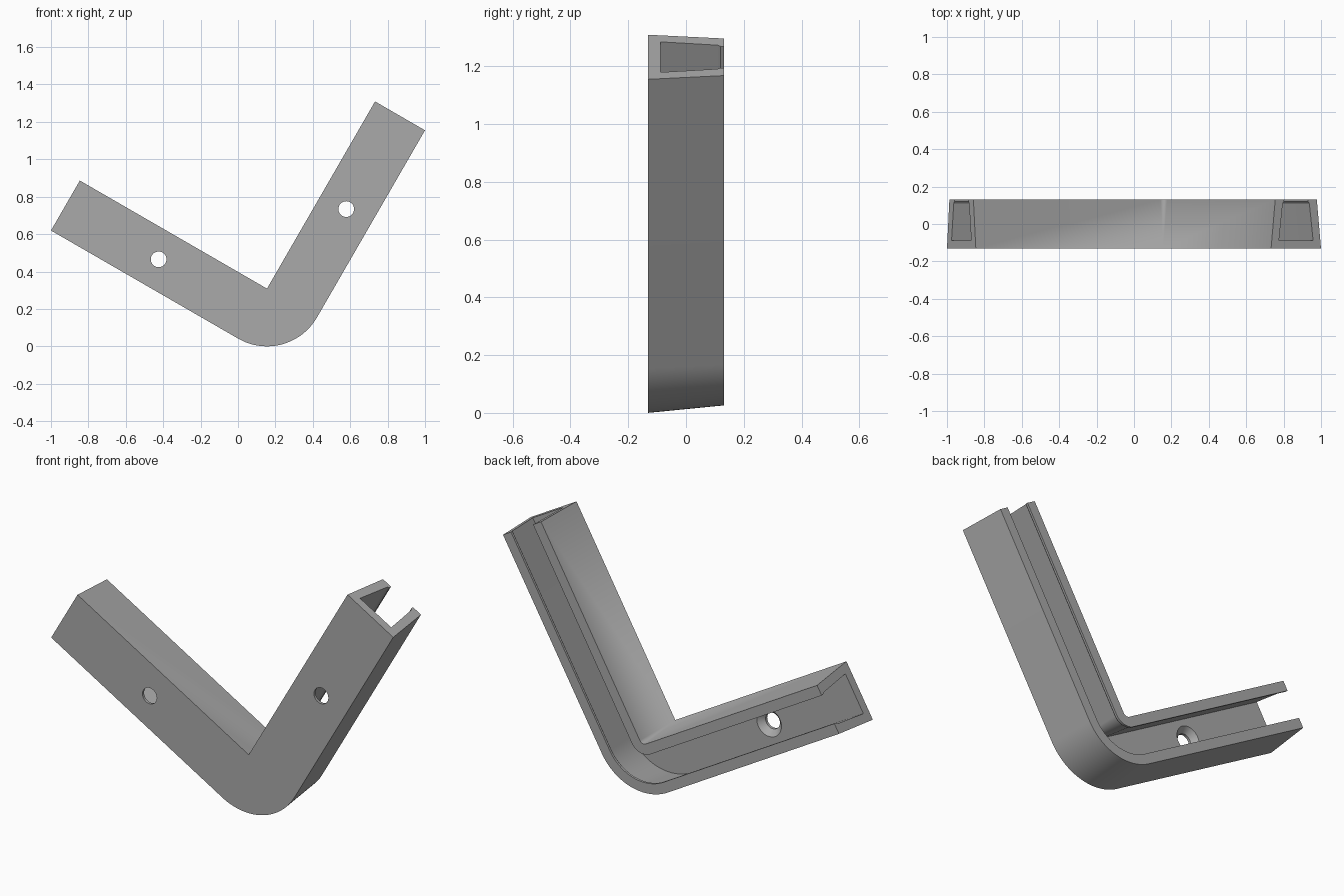
import bpy, bmesh, math
from mathutils import Vector

cube = bpy.data.objects.get("Cube")
if cube:
    bpy.data.objects.remove(cube, do_unlink=True)

ARM, WIDTH, HALF_DEPTH = 1.1555, 0.3085, 0.132
PIVOT = Vector((0.155, 0, WIDTH))
ARC_STEPS = 32

grey = bpy.data.materials.new("mid grey")
grey.use_nodes = True
grey.diffuse_color = (0.4, 0.4, 0.4, 1)
grey.node_tree.nodes["Principled BSDF"].inputs["Base Color"].default_value = (0.4, 0.4, 0.4, 1)


def finish(bm, name):
    bmesh.ops.remove_doubles(bm, verts=bm.verts, dist=1e-5)
    bmesh.ops.recalc_face_normals(bm, faces=bm.faces)
    mesh = bpy.data.meshes.new(name)
    bm.to_mesh(mesh)
    bm.free()
    mesh.materials.append(grey)
    ob = bpy.data.objects.new(name, mesh)
    bpy.context.collection.objects.link(ob)
    return ob


def skin(bm, rings, cap):
    # Bridge consecutive closed rings of points
    loops = [[bm.verts.new(p) for p in ring] for ring in rings]
    for a, b in zip(loops, loops[1:]):
        for i in range(len(a)):
            j = (i + 1) % len(a)
            bm.faces.new((a[i], a[j], b[j], b[i]))
    if cap:
        bm.faces.new(loops[0])
        bm.faces.new(loops[-1])


# Tapered channel section with a small inward lip: (distance from wall edge, depth)
half = [(0, -HALF_DEPTH), (0.026, HALF_DEPTH), (0.080, HALF_DEPTH),
        (0.080, 0.120), (0.072, 0.110), (0.049, -0.088)]
section = half + [(WIDTH - r, y) for r, y in reversed(half)]


def radial(angle):
    return Vector((math.cos(angle), 0, math.sin(angle)))


def station(angle, shift):
    return [PIVOT + radial(angle) * r + Vector((0, y, 0)) + shift for r, y in section]


# Channel: straight arm, round elbow, straight arm
start, end = math.radians(240), math.radians(330)
left_dir = radial(math.radians(150))
right_dir = radial(math.radians(60))
rings = [station(start, left_dir * ARM)]
rings += [station(start + (end - start) * k / ARC_STEPS, Vector()) for k in range(ARC_STEPS + 1)]
rings.append(station(end, right_dir * ARM))
bm = bmesh.new()
skin(bm, rings, True)
bmesh.ops.dissolve_degenerate(bm, dist=1e-5, edges=bm.edges)
bracket = finish(bm, "angle_bracket")

# Countersunk screw holes, one per arm
drill = [(0.042, -0.2), (0.042, -0.118), (0.072, -0.088), (0.072, -0.06)]
for name, along, angle in (("right_hole", left_dir, start), ("left_hole", right_dir, end)):
    centre = PIVOT + along * 0.58 + radial(angle) * WIDTH / 2
    bm = bmesh.new()
    skin(bm, [[centre + radial(math.tau * k / 32) * r + Vector((0, y, 0)) for k in range(32)]
              for r, y in drill], True)
    cutter = finish(bm, name + "_cutter")
    cutter.hide_render = True
    mod = bracket.modifiers.new(name, 'BOOLEAN')
    mod.operation = 'DIFFERENCE'
    mod.solver = 'EXACT'
    mod.object = cutter
    bpy.context.view_layer.objects.active = bracket
    bpy.ops.object.modifier_apply(modifier=name)
    bpy.data.objects.remove(cutter, do_unlink=True)

bpy.ops.object.select_all(action='DESELECT')
bracket.select_set(True)
bpy.context.view_layer.objects.active = bracket
bpy.ops.object.shade_smooth_by_angle(angle=math.radians(30))
